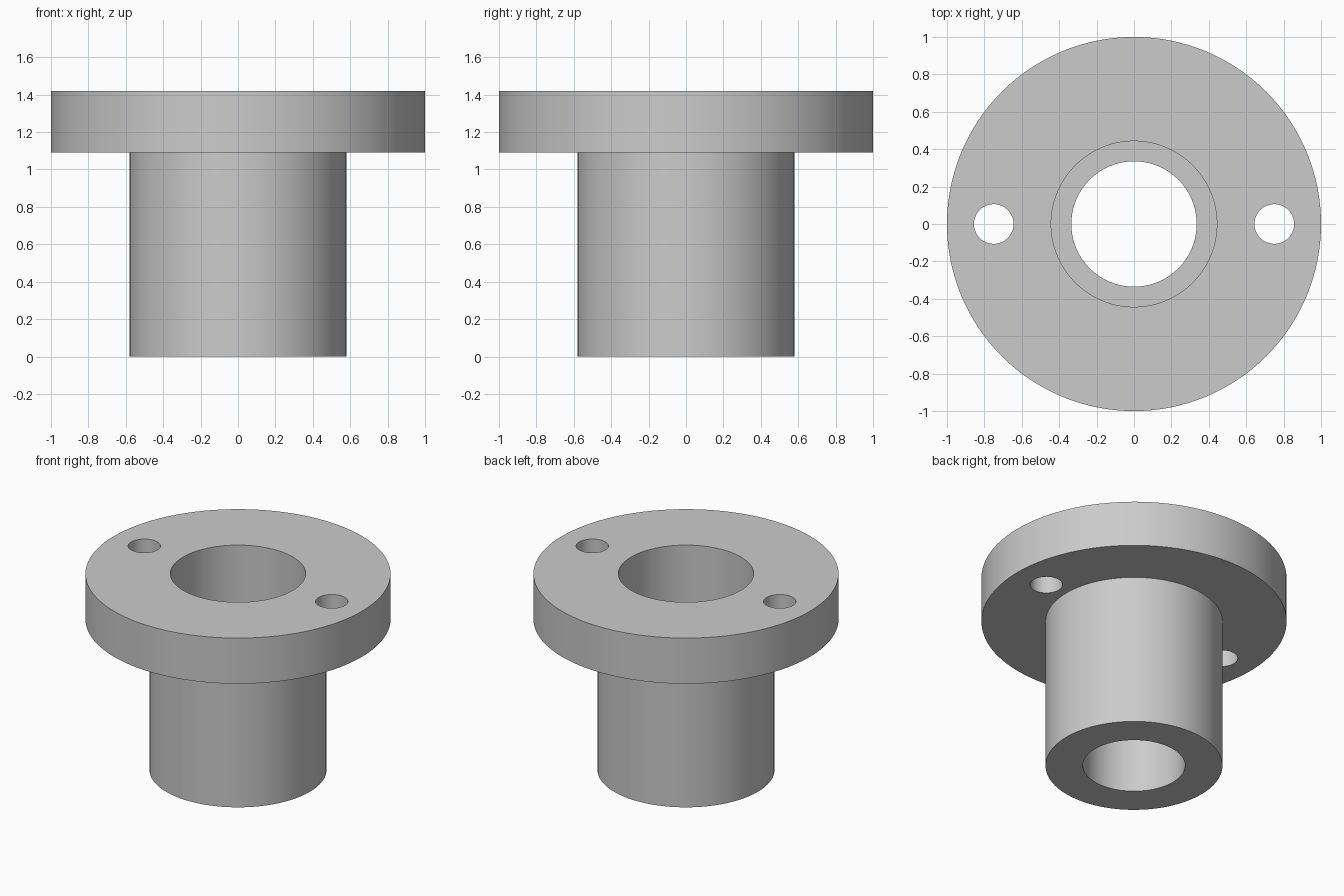
import bpy
import bmesh
import math

SEGMENTS = 128
HEIGHT = 1.42
FLANGE_BOTTOM = 1.09
LEDGE_Z = 0.71

cube = bpy.data.objects.get("Cube")
if cube:
    bpy.data.objects.remove(cube, do_unlink=True)

grey = bpy.data.materials.new("plain_grey")
grey.use_nodes = True
colour = (0.6, 0.6, 0.6, 1)
grey.diffuse_color = colour
grey.node_tree.nodes["Principled BSDF"].inputs["Base Color"].default_value = colour


def lathe(name, profile):
    """Spin a closed (radius, z) profile around the z axis."""
    bm = bmesh.new()
    verts = [bm.verts.new((r, 0, z)) for r, z in profile]
    edges = [bm.edges.new((verts[i - 1], verts[i])) for i in range(len(verts))]
    bmesh.ops.spin(bm, geom=verts + edges, axis=(0, 0, 1), cent=(0, 0, 0),
                   angle=math.tau, steps=SEGMENTS, use_merge=True)
    bmesh.ops.remove_doubles(bm, verts=bm.verts, dist=1e-5)
    bmesh.ops.recalc_face_normals(bm, faces=bm.faces)
    mesh = bpy.data.meshes.new(name)
    bm.to_mesh(mesh)
    bm.free()
    obj = bpy.data.objects.new(name, mesh)
    bpy.context.collection.objects.link(obj)
    obj.data.materials.append(grey)
    return obj


# Sleeve, flange and stepped bore in one turned profile
bushing = lathe("flanged_bushing", [
    (0.335, 0), (0.58, 0), (0.58, FLANGE_BOTTOM), (1, FLANGE_BOTTOM),
    (1, HEIGHT), (0.443, HEIGHT), (0.443, LEDGE_Z), (0.335, LEDGE_Z),
])

# Two bolt holes through the flange
for side in (-1, 1):
    bpy.ops.mesh.primitive_cylinder_add(
        vertices=64, radius=0.106, depth=0.6,
        location=(side * 0.75, 0, (FLANGE_BOTTOM + HEIGHT) / 2))
    cutter = bpy.context.object
    cutter.name = "bolt_hole_cutter"
    cutter.hide_render = True
    cutter.data.materials.append(grey)
    cut = bushing.modifiers.new("bolt_hole", 'BOOLEAN')
    cut.operation = 'DIFFERENCE'
    cut.solver = 'EXACT'
    cut.object = cutter
    bpy.ops.object.select_all(action='DESELECT')
    bushing.select_set(True)
    bpy.context.view_layer.objects.active = bushing
    bpy.ops.object.modifier_apply(modifier=cut.name)
    bpy.data.objects.remove(cutter, do_unlink=True)

bpy.ops.object.shade_smooth_by_angle(angle=math.radians(30))
